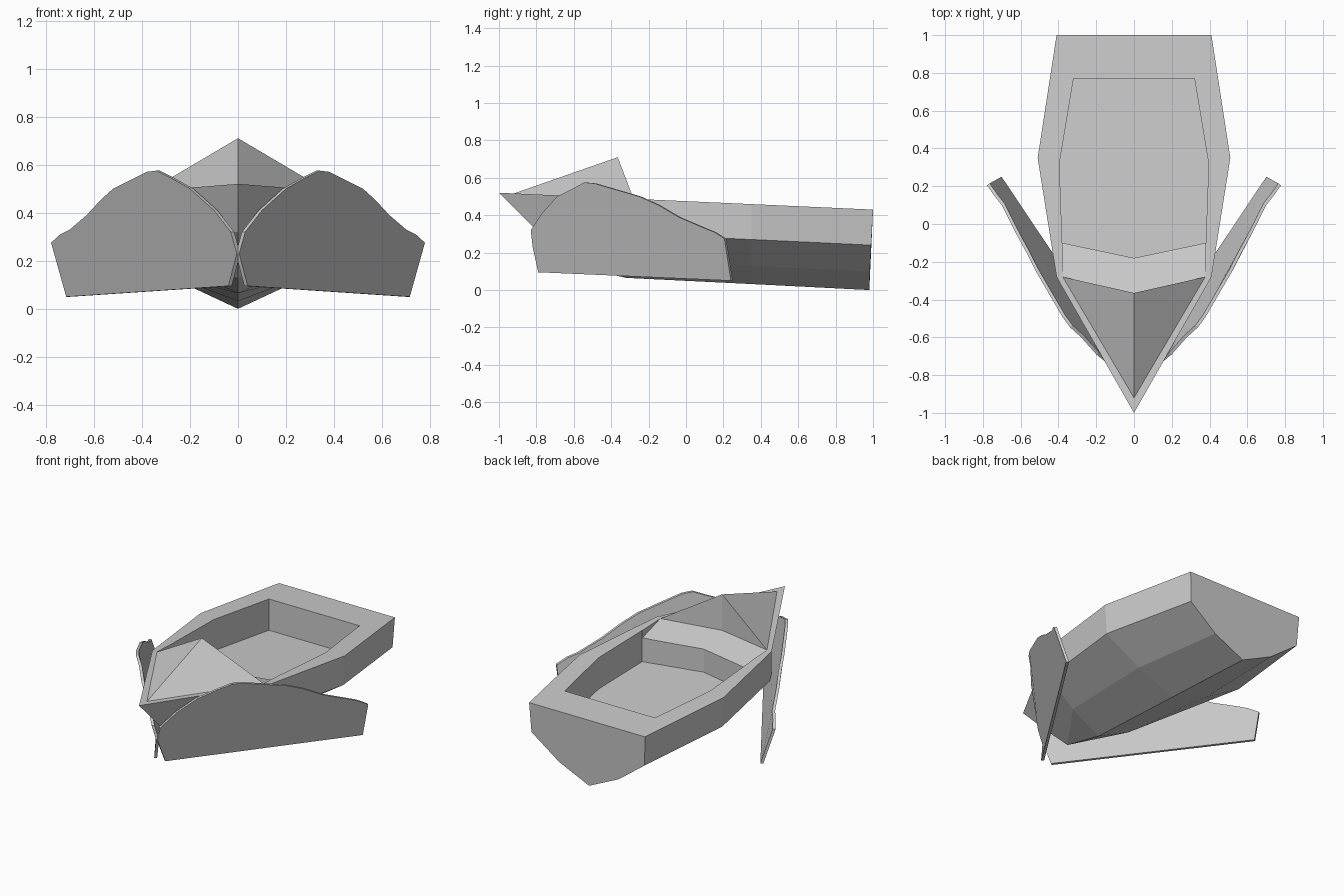
import bpy, bmesh
from mathutils import Vector

if "Cube" in bpy.data.objects:
    bpy.data.objects.remove(bpy.data.objects["Cube"])


def make(name, verts, faces):
    bm = bmesh.new()
    vs = [bm.verts.new(v) for v in verts]
    for f in faces:
        bm.faces.new([vs[i] for i in f])
    bmesh.ops.remove_doubles(bm, verts=bm.verts, dist=1e-5)
    bmesh.ops.recalc_face_normals(bm, faces=bm.faces)
    me = bpy.data.meshes.new(name)
    bm.to_mesh(me)
    bm.free()
    ob = bpy.data.objects.new(name, me)
    bpy.context.collection.objects.link(ob)
    return ob


def slab(name, loop, offset):
    """Close a loop and a second, offset copy of it into a solid."""
    n = len(loop)
    verts = [Vector(p) for p in loop]
    verts += [v + Vector(offset) for v in verts]
    faces = [list(range(n)), list(range(n, 2 * n))]
    faces += [[i, (i + 1) % n, n + (i + 1) % n, n + i] for i in range(n)]
    return make(name, verts, faces)


def cut(target, cutter):
    cutter.hide_render = True
    cutter.hide_viewport = True
    mod = target.modifiers.new("cut", 'BOOLEAN')
    mod.operation = 'DIFFERENCE'
    mod.solver = 'EXACT'
    mod.object = cutter


def deck_z(y):
    return 0.52 - 0.045 * (y + 1)


# Hull: half sections (gunwale, chine, lower chine, keel), stern to front
sections = [
    [(.41, 1, .43), (.40, .99, .24), (.21, .983, .098), (0, .98, 0)],
    [(.51, .35, deck_z(.35)), (.50, .35, .27), (.26, .35, .13), (0, .35, .032)],
    [(.41, -.28, deck_z(-.28)), (.40, -.29, .30), (.21, -.30, .16), (0, -.32, .065)],
]
stem = [(0, -1, .52), (0, -.80, .32), (0, -.60, .13)]
verts, faces = [], []
for s in (1, -1):
    b = len(verts)
    for sec in sections:
        verts += [(s * x, y, z) for x, y, z in sec]
    verts += stem
    for k in range(2):
        for i in range(3):
            a = b + 4 * k + i
            faces.append([a, a + 1, a + 5, a + 4])
    f = b + 8
    faces += [[f, f + 1, f + 5, f + 4], [f + 1, f + 2, f + 6, f + 5], [f + 2, f + 3, f + 6]]
faces.append([0, 1, 2, 3, 17, 16, 15])            # transom
faces.append([0, 4, 8, 12, 23, 19, 15])           # deck
# shared centre vertices would leave degenerate copies, the weld removes them
hull = make("hull", verts, faces)

# Cockpit well
plan = [(.32, .77), (.395, .32), (.38, -.10), (0, -.18),
        (-.38, -.10), (-.395, .32), (-.32, .77)]
cut(hull, slab("cockpit_cutter", [(x, y, deck_z(y) - .2) for x, y in plan], (0, 0, .5)))

# Sloping dash recess ahead of the well
dash = [(.378, -.28, .487), (.378, -.06, .42), (0, -.14, .42),
        (-.378, -.06, .42), (-.378, -.28, .487), (0, -.365, .48)]
cut(hull, slab("dash_cutter", dash, (0, 0, .4)))

# Peaked foredeck cover
make("foredeck_cover",
     [(0, -.92, deck_z(-.92)), (.378, -.28, .487), (0, -.365, .71),
      (-.378, -.28, .487), (0, -.365, .475)],
     [[0, 1, 2], [0, 2, 3], [1, 4, 2], [4, 3, 2], [0, 4, 1], [0, 3, 4]])

# Bow spray sheets, one each side
spray = [(.04, -.79, .095), (.715, .24, .05), (.778, .205, .275), (.74, .15, .31),
         (.70, .10, .33), (.63, -.04, .39), (.57, -.15, .455), (.52, -.25, .50),
         (.38, -.49, .57), (.34, -.545, .575), (.28, -.60, .545), (.20, -.69, .50),
         (.10, -.77, .41), (.03, -.83, .32), (.005, -.82, .23)]
for s, side in ((1, "right"), (-1, "left")):
    slab("bow_spray_" + side, [(s * x, y, z) for x, y, z in spray], (-s * .014, .01, 0))
